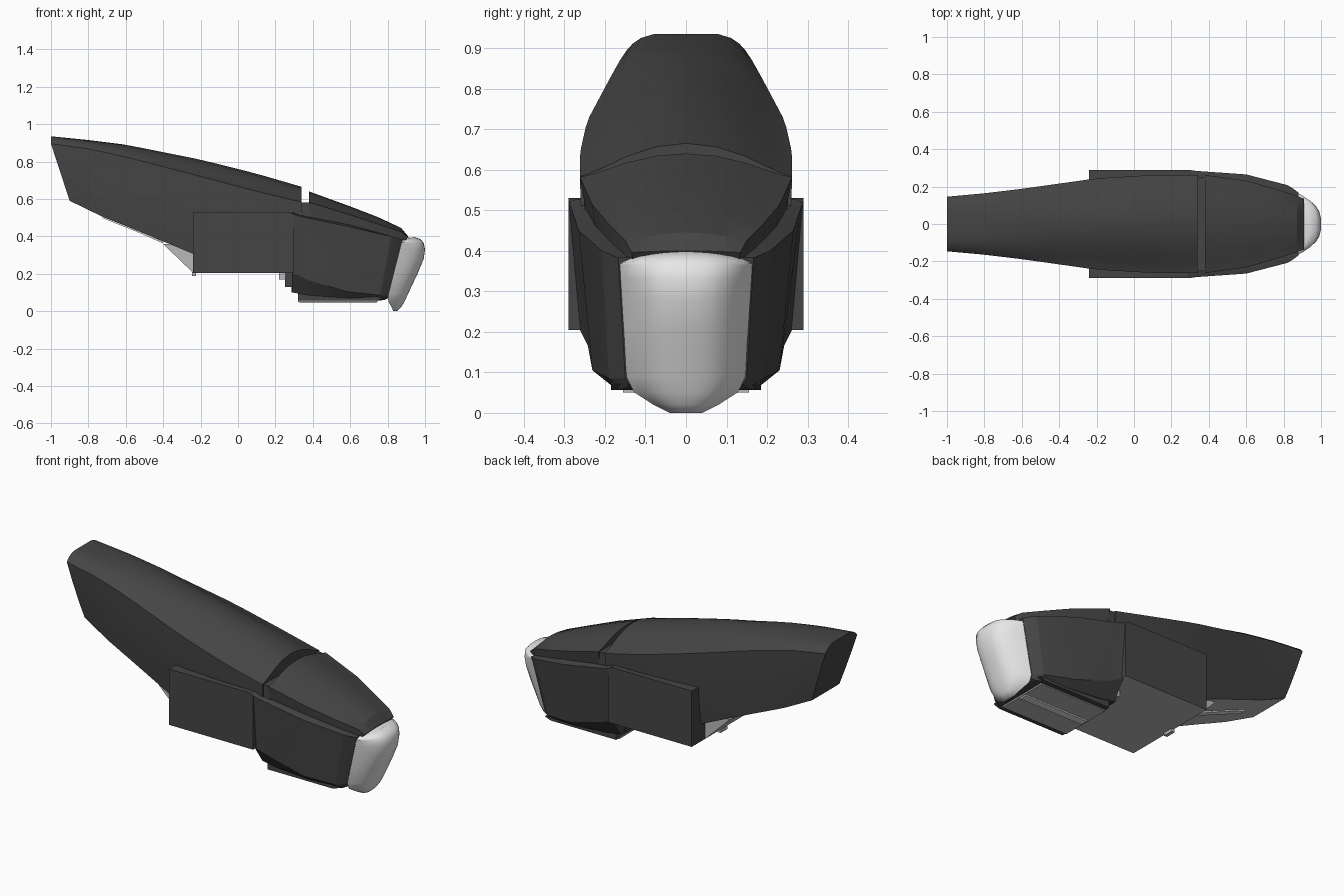
import bpy, bmesh, math

if "Cube" in bpy.data.objects:
    bpy.data.objects.remove(bpy.data.objects["Cube"])


def material(name, v):
    m = bpy.data.materials.new(name)
    m.diffuse_color = (v, v, v, 1)
    m.use_nodes = True
    m.node_tree.nodes["Principled BSDF"].inputs["Base Color"].default_value = m.diffuse_color
    return m


DARK = material("charcoal", 0.06)
GREY = material("light grey", 0.48)
WHITE = material("off white", 0.8)


def lerp(table, x):
    """Piecewise linear lookup in a list of (x, values...)."""
    for a, b in zip(table, table[1:]):
        if x <= b[0]:
            break
    t = (x - a[0]) / (b[0] - a[0])
    return [p + (q - p) * t for p, q in zip(a[1:], b[1:])]


def finish(name, bm, mat, angle=30):
    bmesh.ops.remove_doubles(bm, verts=bm.verts, dist=1e-5)
    bmesh.ops.recalc_face_normals(bm, faces=bm.faces)
    me = bpy.data.meshes.new(name)
    bm.to_mesh(me)
    bm.free()
    ob = bpy.data.objects.new(name, me)
    bpy.context.collection.objects.link(ob)
    me.materials.append(mat)
    bpy.ops.object.select_all(action='DESELECT')
    ob.select_set(True)
    bpy.context.view_layer.objects.active = ob
    bpy.ops.object.shade_smooth_by_angle(angle=math.radians(angle))
    return ob


def paint_underside(ob, mat, limit=-0.7):
    """Give faces that look down a second colour."""
    ob.data.materials.append(mat)
    for p in ob.data.polygons:
        if p.normal.z < limit:
            p.material_index = 1


def loft(name, halves, mat, angle=30):
    """Skin mirrored half rings; each half ring runs from y=0 round to y=0."""
    bm = bmesh.new()
    rings = []
    for h in halves:
        full = h + [(x, -y, z) for x, y, z in reversed(h[1:-1])]
        rings.append([bm.verts.new(p) for p in full])
    n = len(rings[0])
    for a, b in zip(rings, rings[1:]):
        for i in range(n):
            j = (i + 1) % n
            bm.faces.new((a[i], a[j], b[j], b[i]))
    bm.faces.new(rings[0])
    bm.faces.new(rings[-1])
    return finish(name, bm, mat, angle)


def prism(name, outline, w, mat):
    """Side outline in x,z extruded across y from -w to w."""
    bm = bmesh.new()
    a = [bm.verts.new((x, -w, z)) for x, z in outline]
    b = [bm.verts.new((x, w, z)) for x, z in outline]
    bm.faces.new(a)
    bm.faces.new(b)
    for i in range(len(a)):
        j = (i + 1) % len(a)
        bm.faces.new((a[i], a[j], b[j], b[i]))
    return finish(name, bm, mat)


def box(name, x, w, z, mat):
    return prism(name, [(x[0], z[0]), (x[1], z[0]), (x[1], z[1]), (x[0], z[1])], w, mat)


def arch(x, top, crease, w, full=0):
    """Roof from the centre line out to the crease; full makes it boxier."""
    return [(x, w * s, crease + (top - crease) * (k + (f - k) * full)) for s, k, f in
            ((0, 1, 1), (0.28, 0.9, 1), (0.55, 0.62, 0.98), (0.76, 0.3, 0.75),
             (0.9, 0.1, 0.4), (1, 0, 0))]


# Rear shell: arched roof, crease, tapering sides, raked end, grey underside
SHELL = [  # x, roof z, crease z, crease half width, floor z, floor half width
    (-1.0, 0.935, 0.895, 0.146, 0.59, 0.125),
    (-0.8, 0.915, 0.868, 0.164, 0.505, 0.147),
    (-0.6, 0.89, 0.825, 0.188, 0.435, 0.168),
    (-0.2, 0.81, 0.72, 0.244, 0.29, 0.21),
    (0.1, 0.735, 0.64, 0.262, 0.27, 0.23),
    (0.34, 0.665, 0.583, 0.262, 0.27, 0.23)]
rings = []
for i in range(15):
    x = -1 + 1.34 * i / 14
    top, crease, w, floor, fw = lerp(SHELL, x)
    rake = 0.10 * max(0, (-0.2 - x) / 0.8)
    ring = arch(x, top, crease, w, max(0, (-0.3 - x) / 0.7))
    for t in (0.35, 0.7, 1):
        y = w + (fw - w) * t ** 2
        ring.append((x + rake * t, y, crease + (floor - crease) * t))
    ring.append((x + rake, 0, floor))
    rings.append(ring)
paint_underside(loft("rear_shell", rings, DARK), GREY)

# Thin strip along the middle of the shell underside
prism("rear_strip", [(-0.4, 0.362), (-0.55, 0.428), (-0.725, 0.498), (-0.725, 0.507),
                     (-0.55, 0.437), (-0.4, 0.371)], 0.02, WHITE)

# Front cover with chamfered tip
COVER = [(0.38, 0.64, 0.582, 0.262), (0.6, 0.56, 0.515, 0.232),
         (0.75, 0.502, 0.465, 0.19), (0.872, 0.445, 0.425, 0.15)]
rings = []
for x, top, crease, w in COVER:
    rings.append(arch(x, top, crease, w) + [(x, w * 0.93, crease - 0.1), (x, 0, crease - 0.1)])
rings.append(arch(0.91, 0.4, 0.396, 0.134) + [(0.88, 0.13, 0.36), (0.88, 0, 0.36)])
loft("front_cover", rings, DARK, 20)

# Floor of the gap between shell and cover
box("gap_floor", (0.33, 0.385), 0.252, (0.4, 0.58), DARK)

# Wide centre housing with a grey underside
centre = prism("centre_housing", [(-0.24, 0.205), (0.3, 0.205), (0.3, 0.52), (0.27, 0.53),
                                  (-0.24, 0.53)], 0.29, DARK)
paint_underside(centre, GREY)

# Front housing, narrowing toward the lamp
HOUSING = [  # x top, x base, edge z, edge w, lower z, lower w, base z, base w
    (0.29, 0.29, 0.522, 0.29, 0.205, 0.262, 0.10, 0.19),
    (0.33, 0.38, 0.507, 0.284, 0.165, 0.242, 0.085, 0.19),
    (0.60, 0.58, 0.45, 0.265, 0.105, 0.231, 0.07, 0.187),
    (0.82, 0.76, 0.40, 0.208, 0.085, 0.19, 0.057, 0.165),
    (0.85, 0.785, 0.392, 0.19, 0.085, 0.17, 0.06, 0.152),
    (0.88, 0.805, 0.383, 0.167, 0.085, 0.15, 0.07, 0.14)]
rings = []
for xt, xb, ez, ew, lz, lw, bz, bw in HOUSING:
    roof = ez + 0.012 if xt < 0.8 else ez
    rings.append([(xt, 0, roof), (xt, ew * 0.82, roof), (xt, ew, ez),
                  (xb, lw, lz), (xb, bw, bz), (xb, 0, bz)])
loft("front_housing", rings, DARK, 15)

# Base tray, its grey cover plate with a middle strip, and the stepped bracket
prism("base_tray", [(0.32, 0.056), (0.74, 0.056), (0.78, 0.07), (0.6, 0.1), (0.32, 0.12)],
      0.185, DARK)
box("base_plate", (0.32, 0.745), 0.155, (0.05, 0.058), GREY)
box("base_strip", (0.33, 0.74), 0.022, (0.043, 0.051), WHITE)
prism("stepped_bracket", [(0.25, 0.21), (0.25, 0.13), (0.285, 0.13),
                          (0.285, 0.1), (0.4, 0.09), (0.4, 0.21)], 0.15, DARK)
box("bracket_block", (0.22, 0.26), 0.15, (0.17, 0.21), GREY)

# Sloping ramp below the rear shell and its small latch
prism("rear_ramp", [(-0.4, 0.36), (-0.36, 0.32), (-0.24, 0.205), (-0.2, 0.205), (-0.2, 0.36)],
      0.17, GREY)
box("latch", (-0.245, -0.225), 0.03, (0.188, 0.21), GREY)

# Rounded lamp at the tip, stacked from bottom to top
LAMP = [  # z, back x, front x, half width
    (0.0, 0.83, 0.85, 0.04), (0.02, 0.822, 0.872, 0.08), (0.05, 0.805, 0.89, 0.127),
    (0.09, 0.80, 0.908, 0.15), (0.2, 0.825, 0.96, 0.157), (0.28, 0.845, 0.993, 0.162),
    (0.33, 0.858, 1.0, 0.165), (0.365, 0.866, 0.993, 0.168), (0.385, 0.872, 0.975, 0.168),
    (0.398, 0.876, 0.94, 0.14)]
rings = []
for z, xb, xf, w in LAMP:
    ring = [(xf - (xf - xb) * s ** 3, w * s, z - (0.018 * s * s if z > 0.37 else 0))
            for s in (0, 0.2, 0.4, 0.58, 0.74, 0.88, 1)]
    rings.append(ring + [(xb, 0, z)])
loft("lamp", rings, WHITE, 50)
